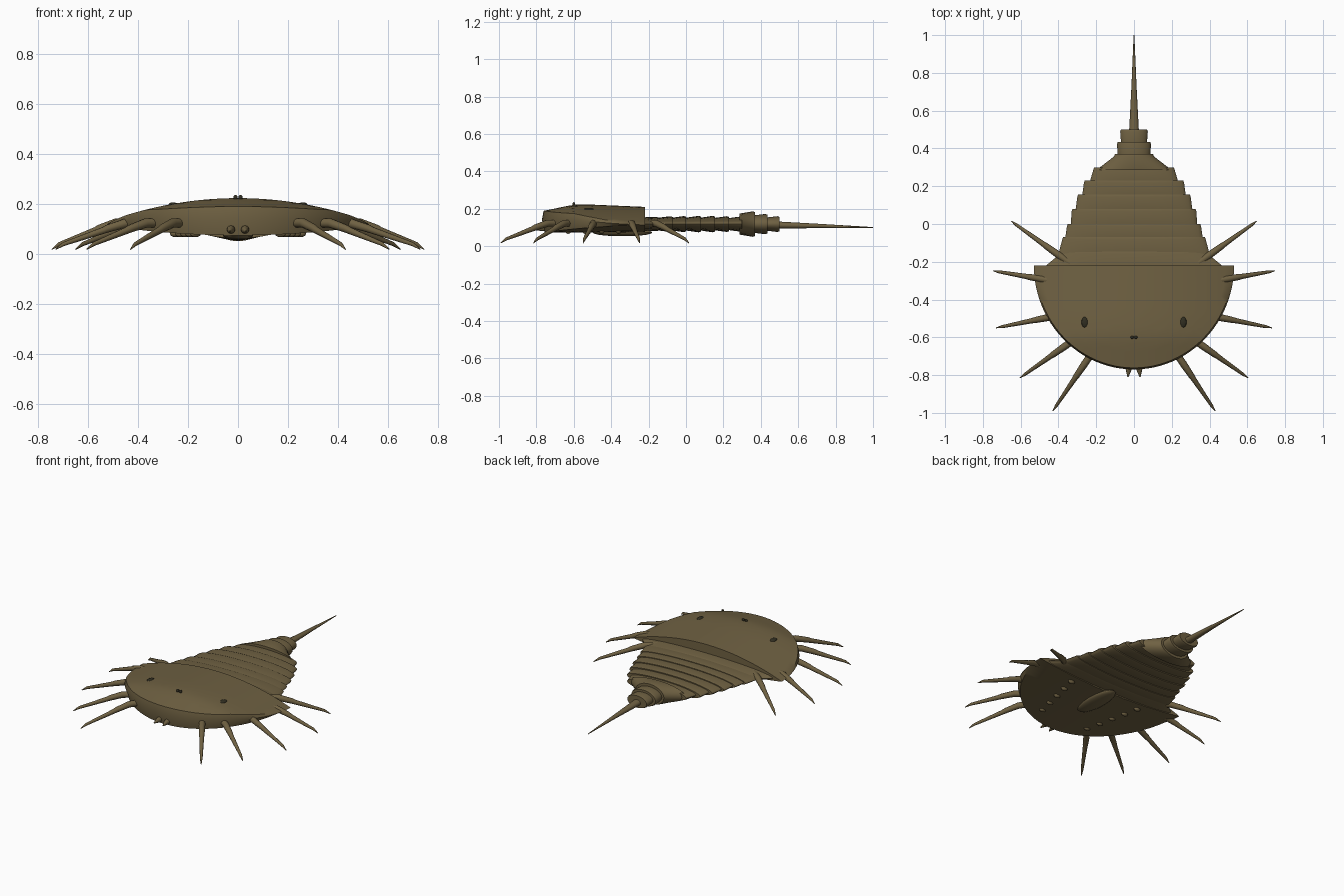
import bpy, bmesh, math
from mathutils import Vector

if "Cube" in bpy.data.objects:
    bpy.data.objects.remove(bpy.data.objects["Cube"], do_unlink=True)


def material(name, rgb):
    m = bpy.data.materials.new(name)
    m.use_nodes = True
    m.diffuse_color = (*rgb, 1)
    m.node_tree.nodes["Principled BSDF"].inputs["Base Color"].default_value = (*rgb, 1)
    return m


BROWN = material("olive_brown_shell", (0.16, 0.12, 0.055))
DARK = material("dark_eye", (0.03, 0.027, 0.015))


def finish(bm, name, mat, angle=40):
    bmesh.ops.recalc_face_normals(bm, faces=bm.faces)
    mesh = bpy.data.meshes.new(name)
    bm.to_mesh(mesh)
    bm.free()
    mesh.materials.append(mat)
    ob = bpy.data.objects.new(name, mesh)
    bpy.context.collection.objects.link(ob)
    bpy.ops.object.select_all(action='DESELECT')
    ob.select_set(True)
    bpy.context.view_layer.objects.active = ob
    bpy.ops.object.shade_smooth_by_angle(angle=math.radians(angle))
    return ob


def skin(bm, rings, closed):
    for a, b in zip(rings, rings[1:]):
        n = len(a)
        for i in range(n if closed else n - 1):
            j = (i + 1) % n
            bm.faces.new((a[i], a[j], b[j], b[i]))


def loft(name, sections, mat=BROWN, sides=12):
    """Closed tube through (point, half width, half height) sections."""
    bm = bmesh.new()
    pts = [Vector(s[0]) for s in sections]
    rings = []
    for k, (p, w, h) in enumerate(sections):
        d = (pts[min(k + 1, len(pts) - 1)] - pts[max(k - 1, 0)]).normalized()
        side = d.cross(Vector((0, 0, 1))).normalized()
        up = side.cross(d)
        turn = [2 * math.pi * i / sides for i in range(sides)]
        rings.append([bm.verts.new(pts[k] + side * w * math.cos(t) + up * h * math.sin(t)) for t in turn])
    skin(bm, rings, True)
    bm.faces.new(rings[0])
    bm.faces.new(rings[-1])
    return finish(bm, name, mat)


def ellipsoid(name, centre, size, mat=BROWN):
    bm = bmesh.new()
    bmesh.ops.create_uvsphere(bm, u_segments=16, v_segments=10, radius=1)
    bmesh.ops.scale(bm, vec=size, verts=bm.verts)
    bmesh.ops.translate(bm, vec=centre, verts=bm.verts)
    return finish(bm, name, mat, 60)


# Domed head shield: half-ellipse rings over the top, around the rim, and under
BACK, HALF_W, DEPTH = -0.22, 0.53, 0.55


def dome(x, y):
    return 0.222 - 0.085 * (x / 0.5) ** 2 - 0.035 * max(0, (-0.6 - y) / 0.17) - 0.012 * max(0, (y + 0.5) / 0.28)


def belly(x, y):
    return 0.073 + 0.035 * (x / 0.5) ** 2


bm = bmesh.new()
rings = []
profile = [(i / 12, "top") for i in range(12)] + [(0.985, "top"), (1, "rim"), (0.975, "under")]
profile += [(0.8, "under"), (0.5, "under"), (0.2, "under"), (0, "under")]
for s, zone in profile:
    ring = []
    for i in range(49):
        t = math.pi * i / 48
        x, y = s * HALF_W * math.cos(t), BACK - s * DEPTH * math.sin(t)
        top, low = dome(x, y), belly(x, y)
        z = {"top": top, "rim": low + (top - low) * 0.6, "under": low}[zone]
        ring.append(bm.verts.new((x, y, z)))
    rings.append(ring)
skin(bm, rings, False)
bmesh.ops.remove_doubles(bm, verts=bm.verts, dist=0.0005)
bmesh.ops.holes_fill(bm, edges=[e for e in bm.edges if e.is_boundary], sides=0)
finish(bm, "head_shield", BROWN)

# Abdomen plates: each flares slightly towards the rear: y start, y end, widths, heights
MID = 0.118
plates = [
    (-0.24, -0.145, 0.49, 0.39, 0.036, 0.038),
    (-0.16, -0.07, 0.40, 0.38, 0.033, 0.042),
    (-0.08, 0.00, 0.365, 0.355, 0.033, 0.043),
    (-0.01, 0.08, 0.335, 0.33, 0.033, 0.044),
    (0.07, 0.155, 0.31, 0.30, 0.033, 0.044),
    (0.145, 0.23, 0.275, 0.265, 0.032, 0.042),
    (0.22, 0.30, 0.235, 0.215, 0.031, 0.040),
    (0.285, 0.37, 0.20, 0.105, 0.056, 0.068),
    (0.35, 0.435, 0.085, 0.09, 0.045, 0.054),
    (0.42, 0.50, 0.068, 0.073, 0.034, 0.042),
]
for n, (y0, y1, w0, w1, h0, h1) in enumerate(plates):
    lip = y1 - 0.012
    loft(f"abdomen_plate_{n + 1}",
         [((0, y0, MID), w0, h0), ((0, lip, MID), w1, h1), ((0, y1, MID), w1 - 0.004, h1 - 0.004)], sides=40)

# Tail spike
loft("tail_spike", [((0, 0.47, 0.113), 0.027, 0.02), ((0, 0.72, 0.108), 0.014, 0.011),
                    ((0, 1.0, 0.1), 0.002, 0.002)], sides=16)

# Five pairs of legs: base and tip in plan
legs = [
    ((0.19, -0.635), (0.43, -0.99)),
    ((0.27, -0.58), (0.605, -0.815)),
    ((0.33, -0.47), (0.73, -0.55)),
    ((0.38, -0.31), (0.745, -0.248)),
    ((0.30, -0.235), (0.65, 0.015)),
]
steps = [(0, 0.125, 0.019), (0.3, 0.122, 0.019), (0.48, 0.1, 0.016), (0.52, 0.093, 0.014),
         (0.92, 0.038, 0.008), (1, 0.017, 0.002)]
for side, label in ((1, "left"), (-1, "right")):
    for n, (a, b) in enumerate(legs):
        path = [((side * (a[0] + (b[0] - a[0]) * f), a[1] + (b[1] - a[1]) * f, z), r, r) for f, z, r in steps]
        loft(f"{label}_leg_{n + 1}", path, sides=10)
        # Hip knob under the shield
        hip = 0.17 + 0.02 * n
        ellipsoid(f"{label}_hip_{n + 1}", (side * hip, -0.63 + 0.09 * n, 0.08), (0.022, 0.014, 0.014))
    # Eyes and feeding claws
    ellipsoid(f"{label}_eye", (side * 0.26, -0.52, 0.196), (0.018, 0.029, 0.009), DARK)
    ellipsoid(f"{label}_small_eye", (side * 0.01, -0.6, 0.224), (0.009, 0.008, 0.011), DARK)
    ellipsoid(f"{label}_front_pit", (side * 0.165, -0.727, 0.152), (0.01, 0.01, 0.006), DARK)
    loft(f"{label}_claw", [((side * 0.028, -0.72, 0.098), 0.018, 0.018), ((side * 0.028, -0.77, 0.096), 0.016, 0.016),
                           ((side * 0.032, -0.81, 0.09), 0.003, 0.003)])

# Mouth plate under the body
ellipsoid("mouth_plate", (0, -0.34, 0.073), (0.06, 0.16, 0.02))
